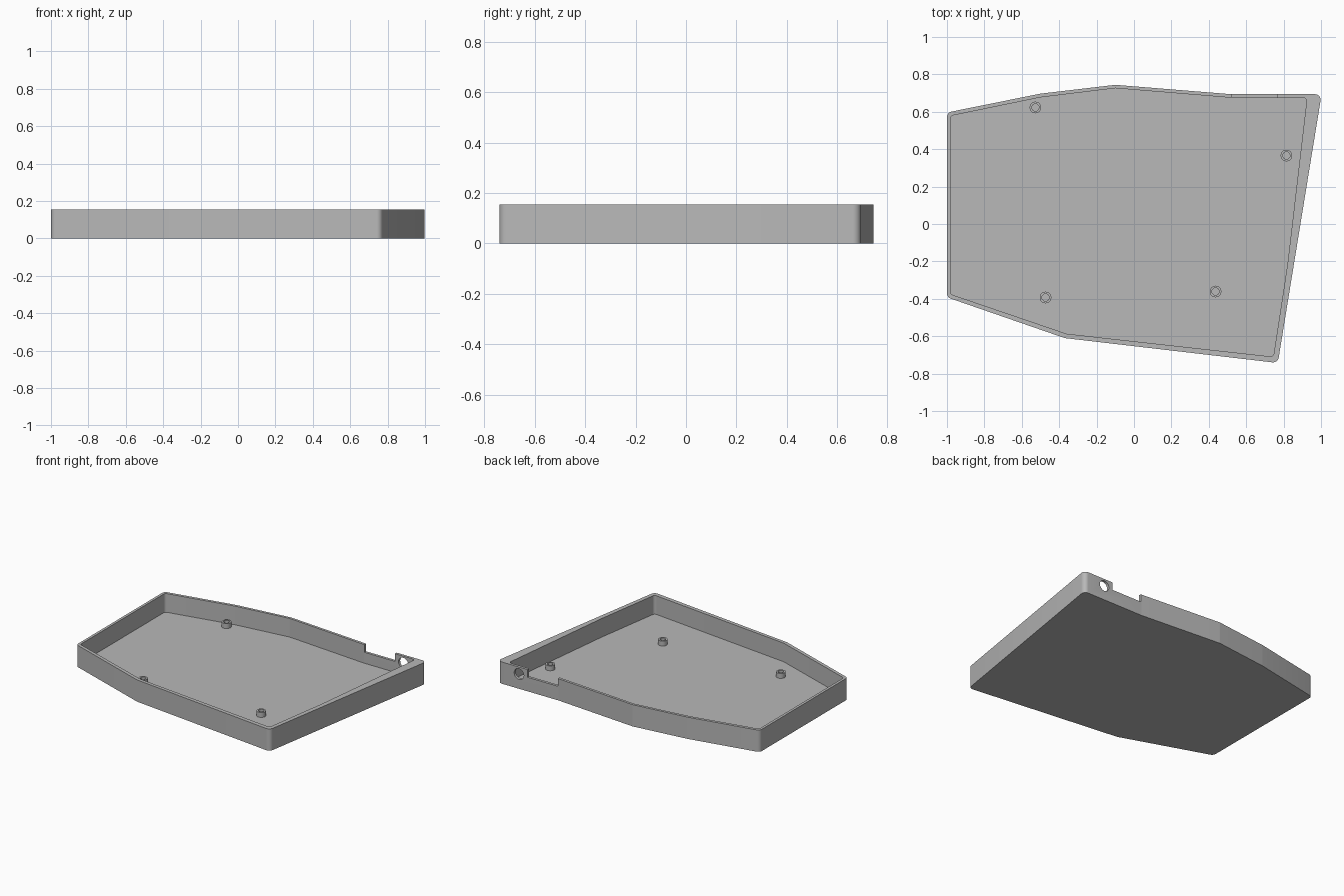
import bpy, bmesh, math
from mathutils import Vector

cube = bpy.data.objects.get("Cube")
if cube:
    bpy.data.objects.remove(cube, do_unlink=True)

HEIGHT, FLOOR = 0.155, 0.022

grey = bpy.data.materials.new("light grey plastic")
grey.use_nodes = True
grey.diffuse_color = (0.48, 0.48, 0.48, 1)
grey.node_tree.nodes["Principled BSDF"].inputs["Base Color"].default_value = (0.48, 0.48, 0.48, 1)


def rounded(corners, radius, steps=6):
    """Outline with every corner replaced by a tangent arc."""
    pts = []
    for i, c in enumerate(corners):
        p = Vector(c)
        a = (Vector(corners[i - 1]) - p).normalized()
        b = (Vector(corners[(i + 1) % len(corners)]) - p).normalized()
        half = a.angle(b) / 2
        centre = p + (a + b).normalized() * radius / math.sin(half)
        start = p + a * radius / math.tan(half) - centre
        end = p + b * radius / math.tan(half) - centre
        sweep = start.angle_signed(end)
        n = max(2, math.ceil(steps * abs(sweep) / 1.5))
        for k in range(n + 1):
            t = -sweep * k / n
            pts.append(centre + Vector((start.x * math.cos(t) - start.y * math.sin(t),
                                        start.x * math.sin(t) + start.y * math.cos(t))))
    return pts


def prism(name, outline, z0, z1):
    """Extrude a flat outline from z0 to z1."""
    bm = bmesh.new()
    face = bm.faces.new([bm.verts.new((p[0], p[1], z0)) for p in outline])
    top = bmesh.ops.extrude_face_region(bm, geom=[face])["geom"]
    bmesh.ops.translate(bm, vec=(0, 0, z1 - z0),
                        verts=[v for v in top if isinstance(v, bmesh.types.BMVert)])
    bmesh.ops.recalc_face_normals(bm, faces=bm.faces)
    mesh = bpy.data.meshes.new(name)
    bm.to_mesh(mesh)
    bm.free()
    mesh.materials.append(grey)
    obj = bpy.data.objects.new(name, mesh)
    bpy.context.collection.objects.link(obj)
    return obj


def circle(x, y, r, n=32):
    return [(x + r * math.cos(math.tau * i / n), y + r * math.sin(math.tau * i / n)) for i in range(n)]


def cut(obj, cutter):
    cutter.hide_render = True
    mod = obj.modifiers.new("cut", "BOOLEAN")
    mod.operation, mod.solver, mod.object = "DIFFERENCE", "EXACT", cutter
    bpy.context.view_layer.objects.active = obj
    bpy.ops.object.modifier_apply(modifier=mod.name)
    bpy.data.objects.remove(cutter, do_unlink=True)


def smooth(obj):
    bpy.ops.object.select_all(action="DESELECT")
    obj.select_set(True)
    bpy.context.view_layer.objects.active = obj
    bpy.ops.object.shade_smooth_by_angle(angle=math.radians(20))


# Tray body with its hollow
outer = [(-1, 0.596), (-0.5, 0.697), (-0.1, 0.744), (0.52, 0.694),
         (1.003, 0.694), (0.769, -0.743), (-0.37, -0.61), (-1, -0.392)]
inner = [(-0.981, 0.578), (-0.5, 0.677), (-0.1, 0.726), (0.52, 0.675), (0.925, 0.675),
         (0.82, -0.22), (0.745, -0.71), (-0.36, -0.587), (-0.981, -0.375)]
tray = prism("tray", rounded(outer, 0.03), 0, HEIGHT)
cut(tray, prism("hollow", rounded(inner, 0.018), FLOOR, HEIGHT + 0.1))

# Open notch in the back wall
cut(tray, prism("notch", [(0.525, 0.64), (0.765, 0.64), (0.765, 0.75), (0.525, 0.75)],
                HEIGHT - 0.055, HEIGHT + 0.1))

# Round port through the back wall
port = prism("port", circle(0, 0, 0.038), -0.03, 0.03)
port.location = (0.832, 0.69, 0.105)
port.rotation_euler.x = math.pi / 2
bpy.context.view_layer.update()
cut(tray, port)
smooth(tray)

# Hollow screw posts standing on the floor
for i, (x, y) in enumerate([(-0.527, 0.623), (0.815, 0.366), (-0.473, -0.393), (0.436, -0.361)]):
    post = prism(f"screw_post_{i + 1}", circle(x, y, 0.031), FLOOR - 0.005, 0.057)
    cut(post, prism("post_hole", circle(x, y, 0.019), FLOOR, 0.1))
    smooth(post)
